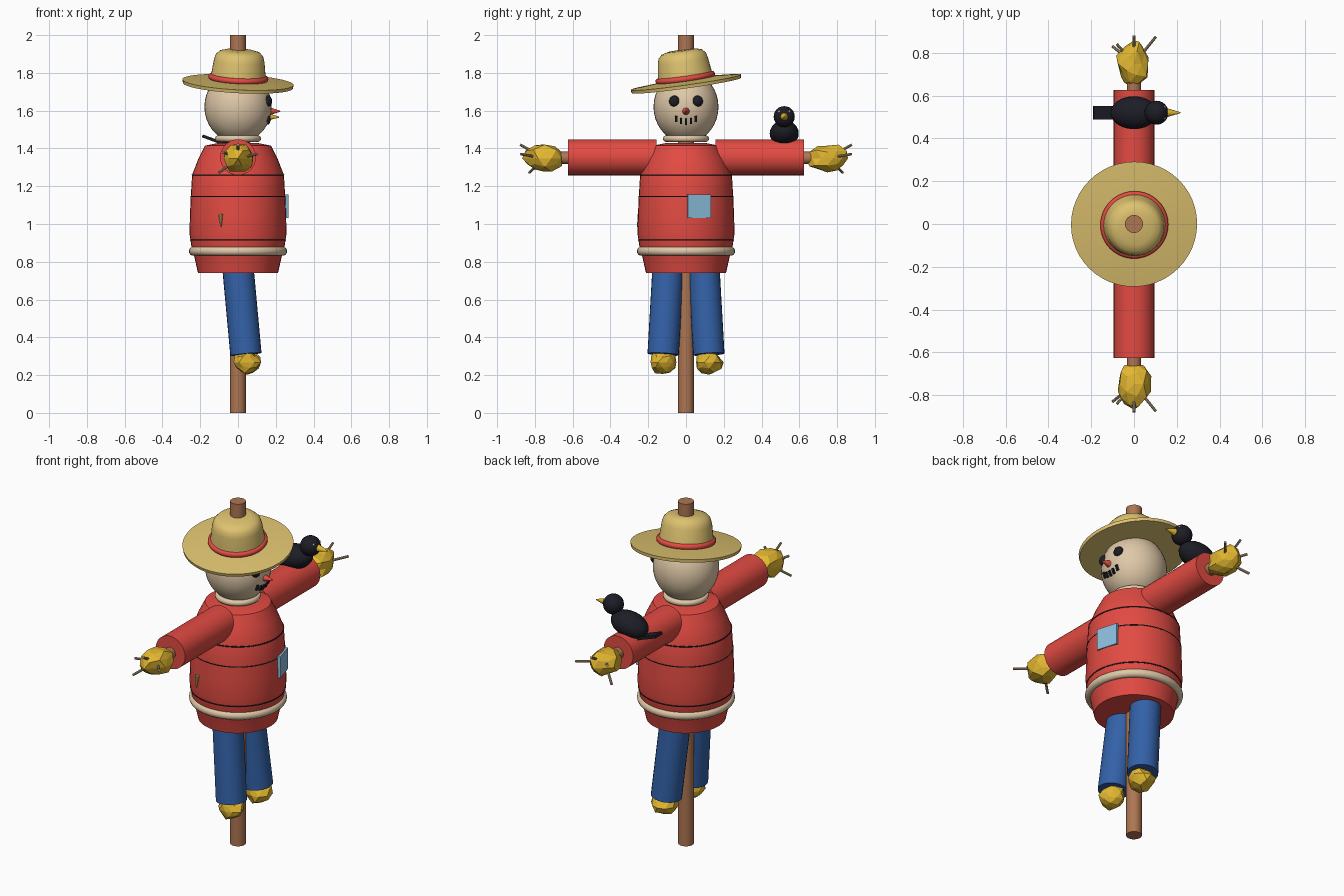
import bpy, bmesh, math, random
from mathutils import Vector, Matrix

if "Cube" in bpy.data.objects:
    bpy.data.objects.remove(bpy.data.objects["Cube"])

random.seed(4)

def mat(name, r, g, b):
    m = bpy.data.materials.new(name)
    m.diffuse_color = (r, g, b, 1)
    m.use_nodes = True
    m.node_tree.nodes["Principled BSDF"].inputs["Base Color"].default_value = m.diffuse_color
    return m

WOOD = mat("brown wood", 0.42, 0.18, 0.085)
RED = mat("red cloth", 0.76, 0.07, 0.055)
HAT = mat("hat tan", 0.73, 0.54, 0.16)
GOLD = mat("gold straw", 0.76, 0.47, 0.03)
SACK = mat("burlap", 0.74, 0.58, 0.39)
BLUE = mat("blue denim", 0.033, 0.12, 0.39)
PATCH = mat("light blue patch", 0.26, 0.51, 0.72)
BLACK = mat("black", 0.012, 0.012, 0.02)
STICK = mat("dry stalk", 0.52, 0.38, 0.22)

def finish(bm, name, m, smooth=True, matrix=None):
    if matrix is not None:
        bm.transform(matrix)
    bmesh.ops.recalc_face_normals(bm, faces=bm.faces)
    me = bpy.data.meshes.new(name)
    bm.to_mesh(me)
    bm.free()
    me.materials.append(m)
    ob = bpy.data.objects.new(name, me)
    bpy.context.collection.objects.link(ob)
    if smooth:
        bpy.ops.object.select_all(action='DESELECT')
        ob.select_set(True)
        bpy.context.view_layer.objects.active = ob
        bpy.ops.object.shade_smooth_by_angle(angle=math.radians(35))
    return ob

def rod(name, a, b, r1, m, r2=None, n=24):
    """Cylinder or cone between two points."""
    a, b = Vector(a), Vector(b)
    d = b - a
    bm = bmesh.new()
    bmesh.ops.create_cone(bm, cap_ends=True, segments=n, radius1=r1,
                          radius2=r1 if r2 is None else r2, depth=d.length)
    rot = d.to_track_quat('Z', 'Y').to_matrix().to_4x4()
    return finish(bm, name, m, True, Matrix.Translation((a + b) / 2) @ rot)

def ball(name, c, r, m, tilt=0.0, n=24):
    bm = bmesh.new()
    bmesh.ops.create_uvsphere(bm, u_segments=n, v_segments=n // 2, radius=1)
    return finish(bm, name, m, True, Matrix.Translation(c) @ Matrix.Rotation(tilt, 4, 'Y')
                  @ Matrix.Diagonal((*r, 1)))

def box(name, c, s, m, tilt=0.0, axis='Y'):
    bm = bmesh.new()
    bmesh.ops.create_cube(bm, size=1)
    return finish(bm, name, m, False, Matrix.Translation(c) @ Matrix.Rotation(tilt, 4, axis)
                  @ Matrix.Diagonal((*s, 1)))

def lathe(name, prof, m, matrix=None, n=40, closed=False):
    """Spin an (r, z) profile round z; caps open ends unless the profile is a loop."""
    bm = bmesh.new()
    rings = [[bm.verts.new((r * math.cos(2 * math.pi * i / n),
                            r * math.sin(2 * math.pi * i / n), z)) for i in range(n)]
             for r, z in prof]
    pairs = list(zip(rings, rings[1:]))
    if closed:
        pairs.append((rings[-1], rings[0]))
    else:
        bm.faces.new(rings[0])
        bm.faces.new(rings[-1])
    for a, b in pairs:
        for i in range(n):
            j = (i + 1) % n
            bm.faces.new((a[i], a[j], b[j], b[i]))
    return finish(bm, name, m, True, matrix)

def ring(name, R, r, z, m, matrix=None, n=16):
    prof = [(R + r * math.cos(2 * math.pi * k / n), z + r * math.sin(2 * math.pi * k / n))
            for k in range(n)]
    return lathe(name, prof, m, matrix, closed=True)

def clump(name, c, r, m):
    """Jagged faceted bundle of straw."""
    bm = bmesh.new()
    bmesh.ops.create_icosphere(bm, subdivisions=2, radius=1)
    for v in bm.verts:
        v.co *= random.uniform(0.84, 1.1)
    return finish(bm, name, m, False, Matrix.Translation(c) @ Matrix.Diagonal((*r, 1)))

# wooden frame
rod("pole", (0, 0, 0), (0, 0, 2), 0.042, WOOD)
rod("crossbar", (0, -0.7, 1.35), (0, 0.7, 1.35), 0.033, WOOD)

# shirt body with thin dark seams and rope belt
lathe("shirt", [(0.212, 0.74), (0.232, 0.83), (0.245, 0.87), (0.257, 0.95), (0.254, 1.06),
                (0.25, 1.145), (0.243, 1.26), (0.21, 1.345), (0.175, 1.415), (0.1, 1.43)], RED)
for i, (R, z) in enumerate([(0.251, 0.915), (0.249, 1.145), (0.242, 1.26)]):
    ring(f"shirt_seam_{i}", R, 0.0035, z, BLACK, n=6)
ring("rope_belt", 0.236, 0.024, 0.856, SACK)
ring("rope_collar", 0.105, 0.017, 1.452, SACK)
a = 0.28
box("patch", (0.25 * math.cos(a), 0.25 * math.sin(a), 1.093), (0.018, 0.125, 0.124), PATCH, a, 'Z')
rod("loose_straw", (-0.092, -0.245, 1.05), (-0.09, -0.256, 0.985), 0.012, HAT, 0.003, 10)

# arms, legs and straw ends on both sides
for s, side in ((-1, "right"), (1, "left")):
    rod(f"sleeve_{side}", (0, s * 0.155, 1.353), (0, s * 0.625, 1.353), 0.095, RED, n=32)
    hand = Vector((0, s * 0.748, 1.348))
    clump(f"straw_hand_{side}", hand, (0.08, 0.112, 0.079), GOLD)
    for k, tip in enumerate([(-0.1, 0.83, 1.272), (0.0, 0.878, 1.42), (0.102, 0.875, 1.37),
                             (-0.08, 0.84, 1.38)]):
        rod(f"stalk_{side}_{k}", hand, (tip[0], s * tip[1], tip[2]), 0.007, STICK, n=10)
    rod(f"trouser_leg_{side}", (-0.005, s * 0.092, 0.82), (0.042, s * 0.121, 0.31), 0.083, BLUE)
    clump(f"straw_foot_{side}", (0.048, s * 0.123, 0.268), (0.072, 0.075, 0.062), GOLD)

# sack head and face (looking along +x)
ball("head", (0, 0, 1.62), (0.178, 0.172, 0.19), SACK, n=36)
for s in (-1, 1):
    ball("eye", (0.157, s * 0.06, 1.65), (0.024, 0.03, 0.03), BLACK, n=16)
rod("nose", (0.155, 0, 1.597), (0.225, 0, 1.597), 0.025, RED, 0.002, 16)
for k in range(-2, 3):
    y = k * 0.026
    z = 1.543 + 0.0035 * k * k
    x = 0.178 * math.sqrt(1 - (y / 0.172) ** 2 - ((z - 1.62) / 0.19) ** 2)
    box("mouth_stitch", (x, y, z), (0.016, 0.012, 0.032), BLACK, 0.4)

# tilted straw hat
tilt = Matrix.Translation((0, 0, 1.745)) @ Matrix.Rotation(math.radians(8), 4, 'X') \
    @ Matrix.Rotation(math.radians(3), 4, 'Y')
lathe("hat_brim", [(0.02, -0.012), (0.292, -0.012), (0.295, 0.006),
                   (0.16, 0.018), (0.02, 0.02)], HAT, tilt, 48)
lathe("hat_crown", [(0.152, 0.0), (0.142, 0.06), (0.134, 0.12), (0.126, 0.148),
                    (0.108, 0.167), (0.075, 0.176), (0.02, 0.178)], HAT, tilt)
ring("hat_band", 0.143, 0.016, 0.03, RED, tilt)

# bird perched on the left sleeve
ball("bird_body", (0, 0.52, 1.479), (0.112, 0.077, 0.068), BLACK, -0.2)
ball("bird_head", (0.105, 0.52, 1.568), (0.056, 0.056, 0.056), BLACK)
rod("bird_beak", (0.15, 0.52, 1.568), (0.218, 0.52, 1.565), 0.022, GOLD, 0.002, 12)
box("bird_tail", (-0.13, 0.52, 1.445), (0.125, 0.064, 0.016), BLACK, 0.35)
for s in (-1, 1):
    ball("bird_eye", (0.143, 0.52 + s * 0.026, 1.594), (0.007, 0.007, 0.007), SACK, n=10)
